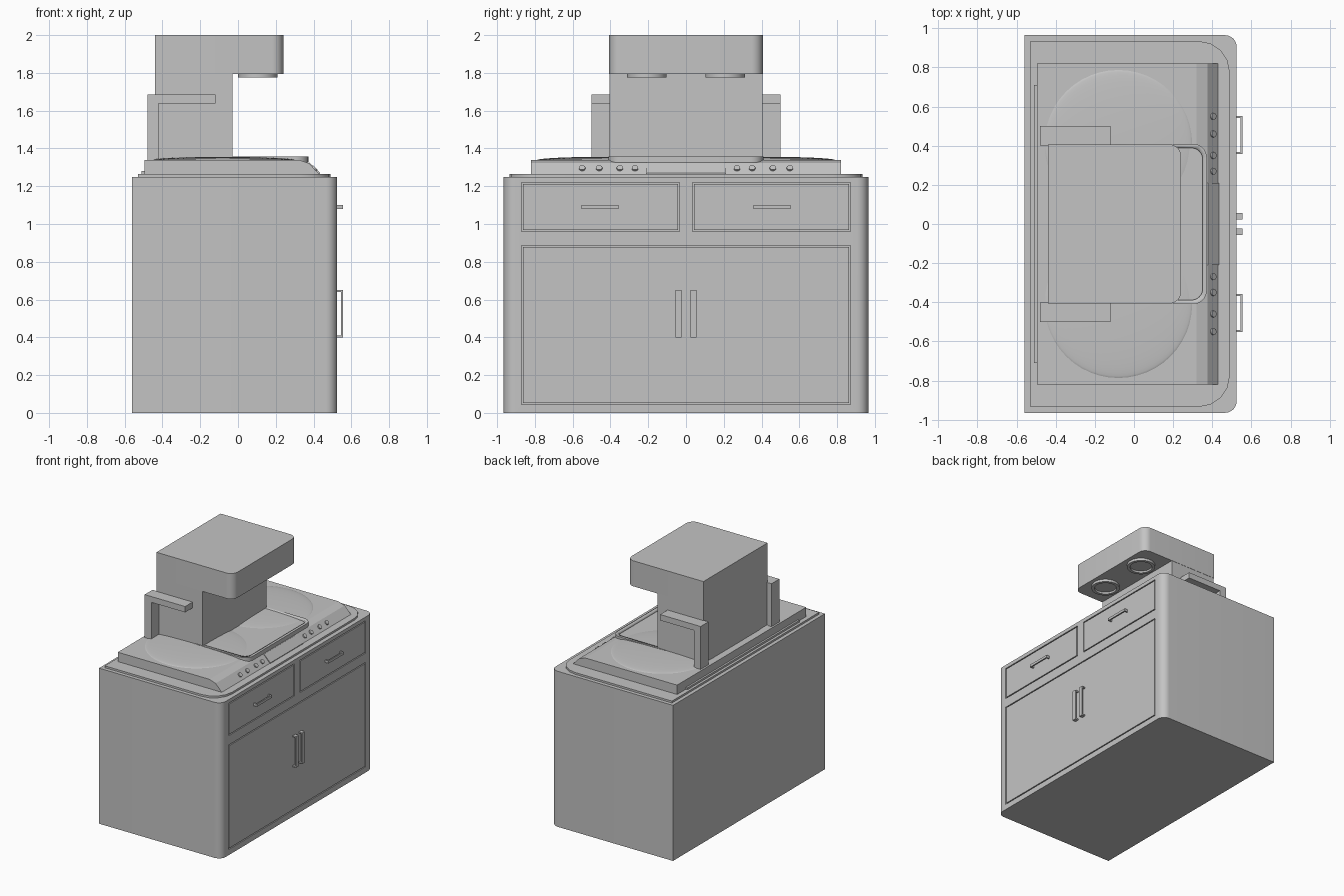
import bpy, bmesh, math
from mathutils import Matrix, Vector

if "Cube" in bpy.data.objects:
    bpy.data.objects.remove(bpy.data.objects["Cube"])

grey = bpy.data.materials.new("plain grey")
grey.diffuse_color = (0.55, 0.55, 0.55, 1)
grey.use_nodes = True
grey.node_tree.nodes["Principled BSDF"].inputs["Base Color"].default_value = grey.diffuse_color


def finish(name, bm, smooth=False):
    bmesh.ops.recalc_face_normals(bm, faces=bm.faces[:])
    me = bpy.data.meshes.new(name)
    bm.to_mesh(me)
    bm.free()
    me.materials.append(grey)
    ob = bpy.data.objects.new(name, me)
    bpy.context.collection.objects.link(ob)
    if smooth:
        bpy.ops.object.select_all(action='DESELECT')
        ob.select_set(True)
        bpy.context.view_layer.objects.active = ob
        bpy.ops.object.shade_smooth_by_angle(angle=math.radians(35))
    return ob


def prism(name, pts, vec, smooth=False):
    """Extrude a closed outline along vec."""
    bm = bmesh.new()
    f = bm.faces.new([bm.verts.new(p) for p in pts])
    r = bmesh.ops.extrude_face_region(bm, geom=[f])
    bmesh.ops.translate(bm, vec=vec, verts=[v for v in r["geom"] if isinstance(v, bmesh.types.BMVert)])
    return finish(name, bm, smooth)


def box(name, x, y, z):
    pts = [(x[0], y[0], z[0]), (x[1], y[0], z[0]), (x[1], y[1], z[0]), (x[0], y[1], z[0])]
    return prism(name, pts, (0, 0, z[1] - z[0]))


def slab(name, x0, x1, w, z0, z1, r, n=8):
    """Slab with square back corners and rounded corners on the +x side."""
    arc = [(x1 - r + r * math.cos(a), w - r + r * math.sin(a))
           for a in [math.pi / 2 * i / n for i in range(n + 1)]]
    pts = [(x0, -w, z0)] + [(x, -y, z0) for x, y in reversed(arc)]
    pts += [(x, y, z0) for x, y in arc] + [(x0, w, z0)]
    return prism(name, pts, (0, 0, z1 - z0), True)


def cut(ob, cutter):
    m = ob.modifiers.new("cut", 'BOOLEAN')
    m.operation, m.solver, m.object = 'DIFFERENCE', 'EXACT', cutter
    bpy.ops.object.select_all(action='DESELECT')
    ob.select_set(True)
    bpy.context.view_layer.objects.active = ob
    bpy.ops.object.modifier_apply(modifier=m.name)
    bpy.data.objects.remove(cutter)


# Cabinet with drawer and door panels set into shallow pockets
FX = 0.525
cabinet = slab("cabinet", -0.56, FX, 0.965, 0, 1.25, 0.06)
panels = [("drawer_left", -0.87, -0.035, 0.96, 1.22),
          ("drawer_right", 0.035, 0.87, 0.96, 1.22),
          ("door_panel", -0.87, 0.87, 0.045, 0.885)]
g = 0.008
for name, y0, y1, z0, z1 in panels:
    cut(cabinet, box("cutter", (FX - 0.012, FX + 0.05), (y0, y1), (z0, z1)))
    box(name, (FX - 0.02, FX), (y0 + g, y1 - g), (z0 + g, z1 - g))


# Bracket handles
def handle(name, y, z):
    along_y = (y[1] - y[0]) > (z[1] - z[0])
    box(name + "_bar", (0.545, 0.555), y, z)
    for i in (0, 1):
        a, b = (y, z) if along_y else (z, y)
        foot = (a[0], a[0] + 0.01) if i == 0 else (a[1] - 0.01, a[1])
        box(name + "_foot", (FX - 0.005, 0.546), foot if along_y else y, z if along_y else foot)


for s in (-1, 1):
    handle("drawer_handle", (s * 0.455 - 0.097, s * 0.455 + 0.097), (1.08, 1.10))
    handle("door_handle", (s * 0.039 - 0.016, s * 0.039 + 0.016), (0.40, 0.65))

# Worktop tier and the machine base with a sloped control front
slab("worktop", -0.53, 0.49, 0.935, 1.25, 1.265, 0.16, 4)
profile = [(-0.495, 1.26), (-0.495, 1.34), (0.32, 1.34), (0.375, 1.322), (0.43, 1.265), (0.43, 1.26)]
prism("machine_base", [(x, -0.82, z) for x, z in profile], (0, 1.64, 0))
box("back_strip", (-0.51, -0.49), (-0.71, 0.71), (1.26, 1.28))
panel = [(0.373, 1.322), (0.378, 1.325), (0.435, 1.27), (0.435, 1.265), (0.42, 1.265)]
prism("control_plate", [(x, -0.21, z) for x, z in panel], (0, 0.42, 0))

# Knobs on the slope
normal = Vector((1, 0, 1)).normalized()
for s in (-1, 1):
    for y in (0.27, 0.35, 0.46, 0.55):
        bm = bmesh.new()
        m = Matrix.Translation((0.403, s * y, 1.293)) @ normal.to_track_quat('Z', 'Y').to_matrix().to_4x4()
        bmesh.ops.create_cone(bm, cap_ends=True, segments=16, radius1=0.017, radius2=0.017, depth=0.018, matrix=m)
        finish("knob", bm, True)

# Shallow domed warming plates
for s in (-1, 1):
    bm = bmesh.new()
    m = Matrix.Translation((-0.08, s * 0.41, 1.338)) @ Matrix.Diagonal((0.38, 0.38, 0.018, 1))
    bmesh.ops.create_uvsphere(bm, u_segments=48, v_segments=24, radius=1, matrix=m)
    finish("domed_plate", bm, True)

# Drip tray
tray = slab("drip_tray", -0.1, 0.372, 0.41, 1.325, 1.358, 0.07)
cut(tray, slab("cutter", -0.08, 0.35, 0.388, 1.343, 1.4, 0.055))

# Column and overhanging head
box("column", (-0.44, -0.03), (-0.405, 0.405), (1.33, 1.80))
slab("head", -0.44, 0.24, 0.407, 1.795, 2.0, 0.06)

# Ring outlets under the head
for s in (-1, 1):
    bm = bmesh.new()
    n = 40
    rings = []
    for r, z in ((0.105, 1.80), (0.105, 1.775), (0.082, 1.775), (0.082, 1.79)):
        rings.append([bm.verts.new((0.105 + r * math.cos(2 * math.pi * i / n),
                                    s * 0.207 + r * math.sin(2 * math.pi * i / n), z)) for i in range(n)])
    for a, b in zip(rings, rings[1:]):
        for i in range(n):
            bm.faces.new((a[i], a[(i + 1) % n], b[(i + 1) % n], b[i]))
    bm.faces.new(rings[0])
    bm.faces.new(rings[-1])
    finish("outlet_ring", bm, True)

# Side arms: upright post with a forward bar
arm = [(-0.48, 1.335), (-0.42, 1.335), (-0.42, 1.638), (-0.12, 1.638), (-0.12, 1.685), (-0.48, 1.685)]
for s in (-1, 1):
    prism("side_arm", [(x, s * 0.40, z) for x, z in arm], (0, s * 0.10, 0))
